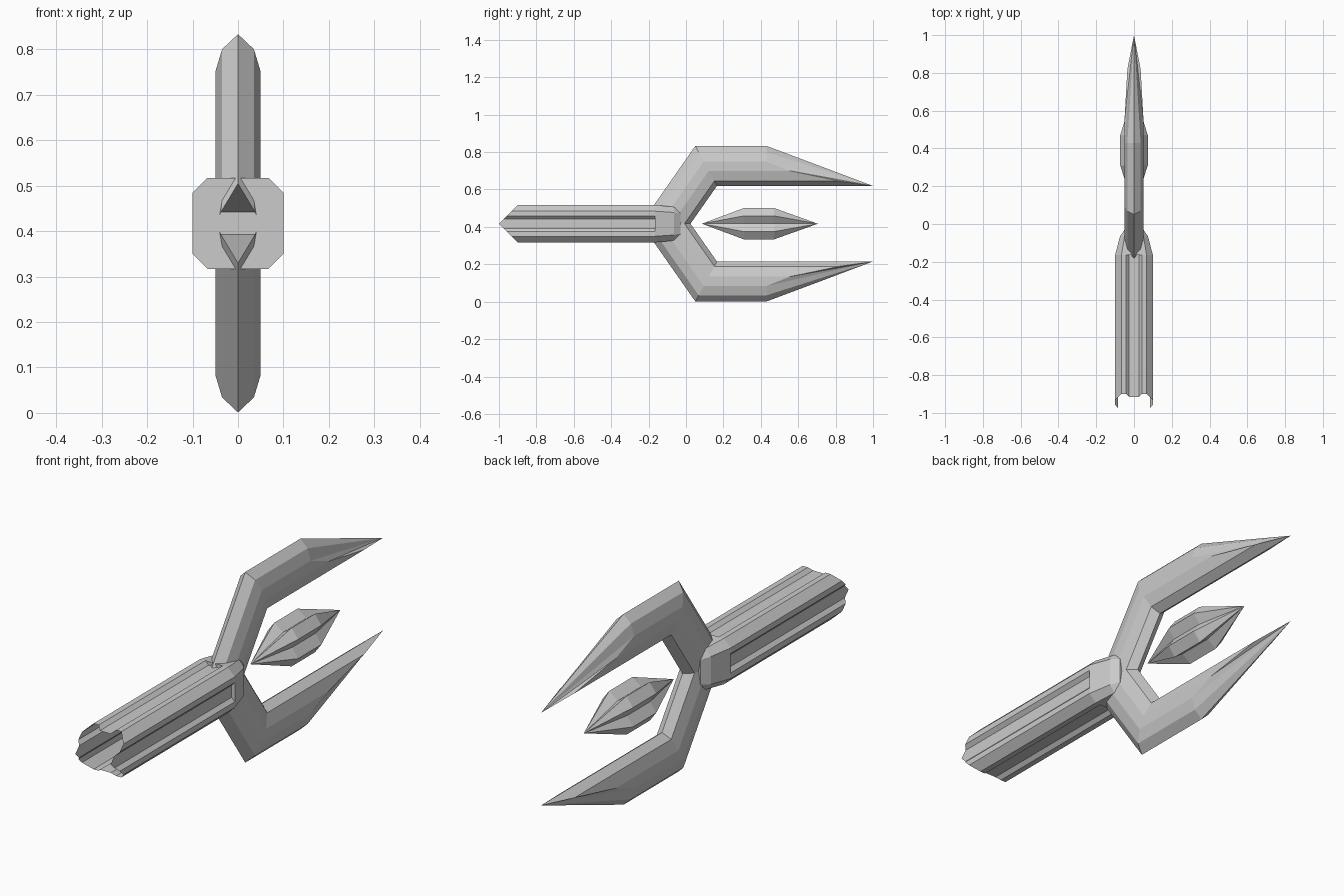
import bpy, bmesh

cube = bpy.data.objects.get("Cube")
if cube:
    bpy.data.objects.remove(cube, do_unlink=True)

MID = 0.417  # height of the long axis

grey = bpy.data.materials.new("plain grey")
grey.use_nodes = True
grey.diffuse_color = (0.6, 0.6, 0.6, 1)
grey.node_tree.nodes["Principled BSDF"].inputs["Base Color"].default_value = (0.6, 0.6, 0.6, 1)


def loft(name, rings, cap_start=True, cap_end=True):
    """Skin a list of equal-length closed rings; a one-point ring is a tip."""
    bm = bmesh.new()
    rows = [[bm.verts.new(p) for p in ring] for ring in rings]
    n = max(len(r) for r in rows)
    for a, b in zip(rows, rows[1:]):
        for i in range(n):
            j = (i + 1) % n
            if len(a) == 1:
                bm.faces.new((a[0], b[i], b[j]))
            elif len(b) == 1:
                bm.faces.new((a[i], a[j], b[0]))
            else:
                bm.faces.new((a[i], a[j], b[j], b[i]))
    for row, cap in ((rows[0], cap_start), (rows[-1], cap_end)):
        if cap and len(row) > 2:
            bm.faces.new(row)
    bmesh.ops.remove_doubles(bm, verts=bm.verts, dist=0.0005)
    bmesh.ops.recalc_face_normals(bm, faces=bm.faces)
    mesh = bpy.data.meshes.new(name)
    bm.to_mesh(mesh)
    bm.free()
    mesh.materials.append(grey)
    obj = bpy.data.objects.new(name, mesh)
    bpy.context.collection.objects.link(obj)
    return obj


def turned(side):
    """Repeat one side of a section by quarter turns."""
    ring = []
    for _ in range(4):
        ring += side
        side = [(-z, x) for x, z in side]
    return ring


# Grooved hollow handle with a V-cut open end
groove = [(0.1, -0.067), (0.1, -0.042), (0.085, -0.026), (0.085, 0),
          (0.085, 0.026), (0.1, 0.042), (0.1, 0.067)]
section = turned(groove)
loft("handle", [[(x, abs(z) - 1, z + MID) for x, z in section],
                [(x, -0.165, z + MID) for x, z in section]], False, False)

# Tapered octagonal collar
octagon = turned([(1, -0.67), (1, 0.67)])
collar = [(-0.165, 0.1, 0.1), (-0.065, 0.074, 0.09), (-0.03, 0.05, 0.08)]
loft("collar", [[(x * w, y, z * h + MID) for x, z in octagon] for y, w, h in collar])

# Prongs: half section as (x, height, y where the tip taper starts)
half = [(0, 0.416, 0.43), (0.035, 0.383, 0.43), (0.05, 0.333, 0.43),
        (0.05, 0.283, 0.555), (0.035, 0.228, 0.82), (0, 0.202, 1)]
profile = half + [(-x, z, y) for x, z, y in half[-2:0:-1]]


def prong_rings(sign):
    base, bend, taper = [], [], []
    for x, z, end in profile:
        y = 0.05 + (0.416 - z) * 0.54
        drop = min(z, (y + 0.18) / 0.7)
        base.append((x, y - drop * 0.7, MID + sign * (z - drop)))
        bend.append((x, y, MID + sign * z))
        taper.append((x, end, MID + sign * z))
    return [base, bend, taper, [(0, 1, MID + sign * 0.202)]]


for name, sign in (("upper_prong", 1), ("lower_prong", -1)):
    loft(name, prong_rings(sign))

# Floating fluted crystal between the prongs
star = [(0.073, -0.042), (0.045, 0), (0.073, 0.042),
        (0.042, 0.084), (0, 0.053), (-0.042, 0.084)]
star += [(-x, -z) for x, z in star]
loft("crystal", [[(0, 0.085, MID)],
                 [(x, 0.31, z + MID) for x, z in star],
                 [(x, 0.47, z + MID) for x, z in star],
                 [(0, 0.705, MID)]])
